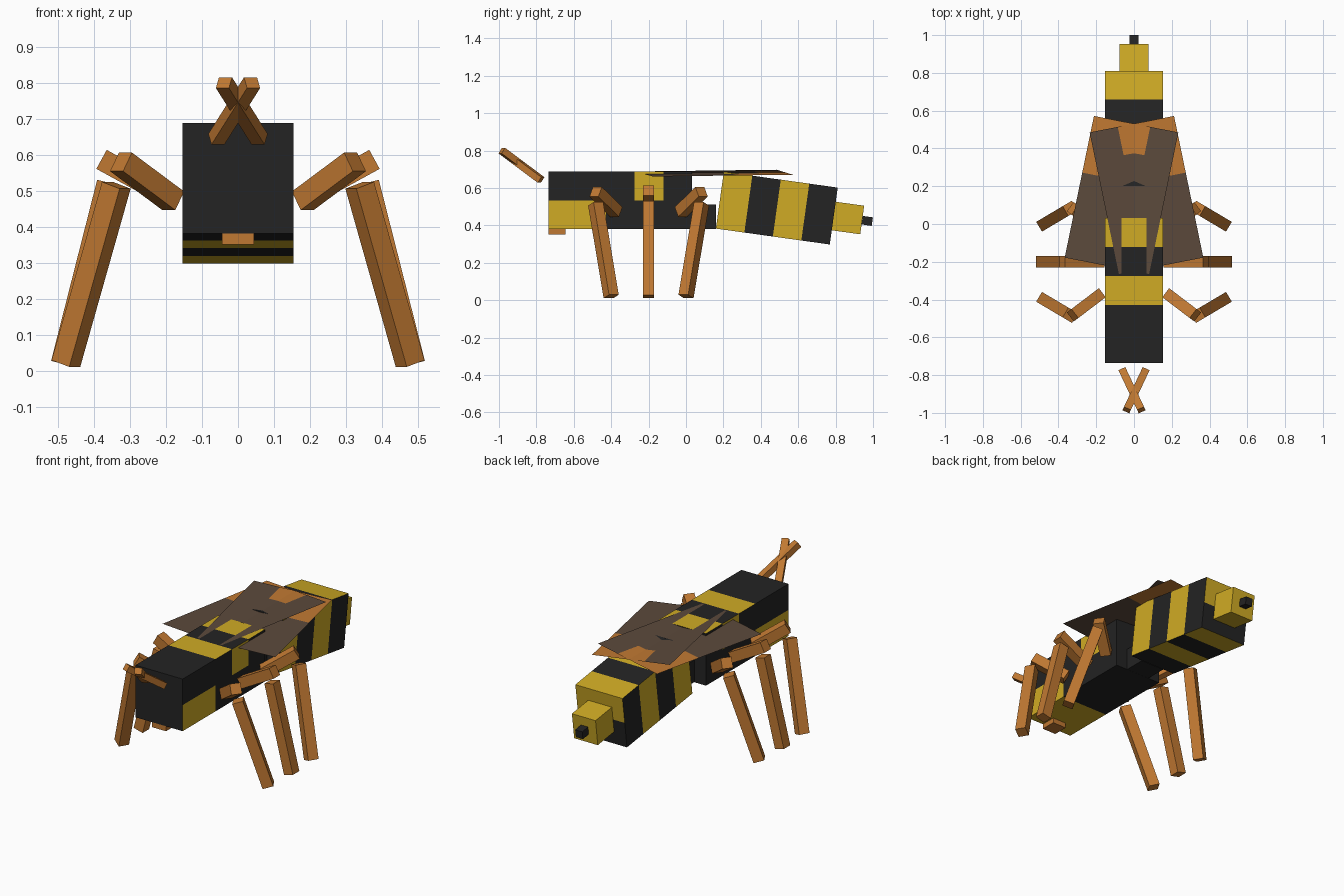
import bpy, bmesh
from mathutils import Vector, Matrix

if "Cube" in bpy.data.objects:
    bpy.data.objects.remove(bpy.data.objects["Cube"], do_unlink=True)


def material(name, rgb):
    m = bpy.data.materials.new(name)
    m.use_nodes = True
    m.diffuse_color = (*rgb, 1)
    m.node_tree.nodes["Principled BSDF"].inputs["Base Color"].default_value = (*rgb, 1)
    return m


BLACK = material("black", (0.017, 0.017, 0.017))
YELLOW = material("yellow", (0.63, 0.41, 0.018))
ORANGE = material("orange brown", (0.53, 0.19, 0.032))
GREY = material("wing brown", (0.107, 0.068, 0.045))


def finish(name, bm, mats):
    mesh = bpy.data.meshes.new(name)
    bm.to_mesh(mesh)
    bm.free()
    for m in mats:
        mesh.materials.append(m)
    bpy.context.collection.objects.link(bpy.data.objects.new(name, mesh))


def beam(name, a, b, width, height, mats, segments=1, rule=None):
    """Box from a to b, cut along its length and at mid height if a colour rule is given.
    The rule gets the segment number, the upper-half flag and the local normal."""
    a, b = Vector(a), Vector(b)
    d = b - a
    length = d.length
    d.normalize()
    side = d.cross(Vector((0, 0, 1))).normalized()
    up = side.cross(d)
    bm = bmesh.new()
    bmesh.ops.create_cube(bm, size=1)
    bmesh.ops.transform(bm, matrix=Matrix.Diagonal((width, length, height, 1)), verts=bm.verts)
    if rule:
        cuts = [((0, (i / segments - 0.5) * length, 0), (0, 1, 0)) for i in range(1, segments)]
        cuts.append(((0, 0, 0), (0, 0, 1)))
        for co, no in cuts:
            bmesh.ops.bisect_plane(bm, geom=bm.verts[:] + bm.edges[:] + bm.faces[:],
                                   plane_co=co, plane_no=no)
        bm.normal_update()
        for f in bm.faces:
            c = f.calc_center_median()
            seg = min(int((c.y / length + 0.5) * segments), segments - 1)
            f.material_index = int(rule(seg, c.z > 0, f.normal))
    frame = Matrix((side, d, up)).transposed().to_4x4()
    bmesh.ops.transform(bm, matrix=Matrix.Translation((a + b) / 2) @ frame, verts=bm.verts)
    finish(name, bm, mats)


# Head and thorax: bands on top, a yellow jaw and yellow shoulder patches
def thorax_rule(seg, upper, n):
    if n.z > 0.5:
        return seg in (2, 4)
    if n.z < -0.5:
        return seg < 2
    if abs(n.x) > 0.5:
        return seg == 3 if upper else seg < 2
    return False


beam("thorax", (0, -0.735, 0.534), (0, 0.033, 0.534), 0.307, 0.307,
     [BLACK, YELLOW], 5, thorax_rule)
beam("waist", (0, 0.033, 0.446), (0, 0.16, 0.446), 0.154, 0.13, [BLACK])
beam("mouth", (0, -0.735, 0.366), (0, -0.645, 0.366), 0.09, 0.03, [ORANGE])


# Striped abdomen, sloping down to the rear
def abdomen_rule(seg, upper, n):
    if abs(n.z) > 0.5:
        return seg % 2 == 1
    if abs(n.x) > 0.5:
        return seg % 2 == 0
    return n.y > 0.5 and upper


beam("abdomen", (0, 0.181, 0.535), (0, 0.79, 0.45), 0.307, 0.307,
     [BLACK, YELLOW], 4, abdomen_rule)
beam("tail", (0, 0.79, 0.45), (0, 0.942, 0.429), 0.154, 0.154, [YELLOW])
beam("stinger", (0, 0.942, 0.428), (0, 0.996, 0.42), 0.046, 0.046, [BLACK])


# Wings: thin sheets crossing over the back, orange at the root
def wing(name, s):
    cols, rows = 3, 5
    bm = bmesh.new()
    bmesh.ops.create_grid(bm, x_segments=cols, y_segments=rows, size=0.5)
    for f in bm.faces:
        c = f.calc_center_median()
        col, row = int((c.x + 0.5) * cols), int((c.y + 0.5) * rows)
        f.material_index = int(row < col)
    root, across, along = Vector((-0.235, 0.485)), Vector((0.447, 0.087)), Vector((0.155, -0.75))
    for v in bm.verts:
        p = root + across * (v.co.x + 0.5) + along * (v.co.y + 0.5)
        v.co = (s * p.x, p.y, 0.6835 - 0.06 * p.x)
    bmesh.ops.recalc_face_normals(bm, faces=bm.faces)
    if sum(f.normal.z for f in bm.faces) < 0:
        bmesh.ops.reverse_faces(bm, faces=bm.faces)
    finish(name, bm, [GREY, ORANGE])


# Legs, wings and antennae on both sides
for label, s in (("left", 1), ("right", -1)):
    wing(label + "_wing", s)
    beam(label + "_antenna", (s * 0.06, -0.775, 0.643), (-s * 0.039, -0.985, 0.8),
         0.04, 0.036, [ORANGE])
    beam(label + "_middle_upper_leg", (s * 0.17, -0.2, 0.472), (s * 0.379, -0.2, 0.587),
         0.06, 0.06, [ORANGE])
    beam(label + "_middle_lower_leg", (s * 0.362, -0.2, 0.523), (s * 0.49, -0.2, 0.02),
         0.06, 0.06, [ORANGE])
    for place, t in (("front", -1), ("rear", 1)):
        def at(x, y, z):
            return (s * x, -0.2 + t * y, z)
        beam(f"{label}_{place}_upper_leg", at(0.18, 0.173, 0.472), at(0.325, 0.283, 0.58),
             0.06, 0.06, [ORANGE])
        beam(f"{label}_{place}_lower_leg", at(0.338, 0.283, 0.515), at(0.478, 0.2, 0.02),
             0.06, 0.06, [ORANGE])
